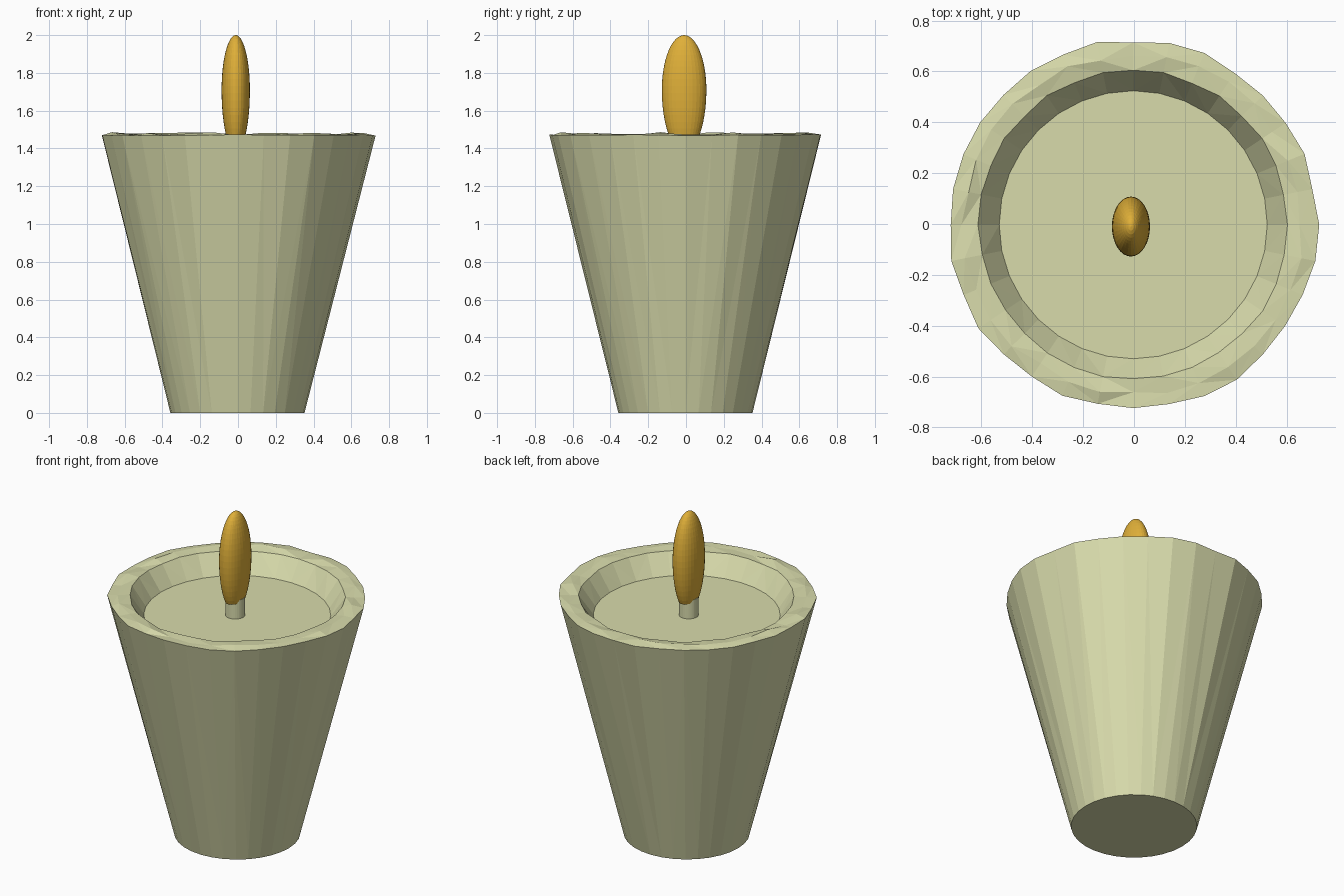
import bpy, bmesh, random
from math import cos, sin, pi

if "Cube" in bpy.data.objects:
    bpy.data.objects.remove(bpy.data.objects["Cube"])

random.seed(4)
N = 32


def material(name, rgb):
    m = bpy.data.materials.new(name)
    m.diffuse_color = (*rgb, 1)
    m.use_nodes = True
    m.node_tree.nodes["Principled BSDF"].inputs["Base Color"].default_value = m.diffuse_color
    return m


def finish(name, bm, mat):
    bmesh.ops.recalc_face_normals(bm, faces=bm.faces)
    me = bpy.data.meshes.new(name)
    bm.to_mesh(me)
    bm.free()
    me.materials.append(mat)
    ob = bpy.data.objects.new(name, me)
    bpy.context.collection.objects.link(ob)
    return ob


def lathe(bm, rings, centre=(0, 0), stretch=(1, 1), sides=N):
    """Capped stack of rings (radius, z, radius jitter, z jitter)."""
    loops, u = [], random.uniform
    for r, z, jr, jz in rings:
        loop = []
        for i in range(sides):
            a, q = 2 * pi * i / sides, r + u(-jr, jr)
            loop.append(bm.verts.new((centre[0] + q * cos(a) * stretch[0],
                                      centre[1] + q * sin(a) * stretch[1],
                                      z + u(-jz, jz))))
        loops.append(loop)
    for k in range(len(loops) - 1):
        rough = rings[k][3] or rings[k + 1][3]
        for i in range(sides):
            j = (i + 1) % sides
            a, b, c, d = loops[k][i], loops[k][j], loops[k + 1][j], loops[k + 1][i]
            if not rough:
                bm.faces.new((a, b, c, d))
            elif random.random() < 0.5:
                bm.faces.new((a, b, c))
                bm.faces.new((a, c, d))
            else:
                bm.faces.new((a, b, d))
                bm.faces.new((b, c, d))
    bm.faces.new(loops[0])
    bm.faces.new(loops[-1])


wax = material("wax", (0.69, 0.71, 0.41))
gold = material("flame_gold", (0.74, 0.43, 0.04))

# Tapered candle body with an uneven rim and a sunken top
bm = bmesh.new()
lathe(bm, [(0.355, 0, 0, 0), (0.725, 1.471, 0.008, 0.003),
           (0.665, 1.478, 0.012, 0.009), (0.607, 1.472, 0.005, 0.005),
           (0.527, 1.355, 0, 0)], centre=(-0.003, -0.003))
finish("candle_body", bm, wax)

# Wick stub
bm = bmesh.new()
lathe(bm, [(0.055, 1.34, 0, 0), (0.055, 1.47, 0, 0)], centre=(-0.012, -0.01))
finish("wick", bm, wax)

# Flame: flattened egg, blunt at the bottom
bm = bmesh.new()
rings = []
for k in range(21):
    t = -0.29 * pi + (0.29 + 0.495) * pi * k / 20
    rings.append((cos(t), 1.71 + (0.29 if t > 0 else 0.33) * sin(t), 0, 0))
rings.insert(0, (0.35, rings[0][1] - 0.012, 0, 0))
lathe(bm, rings, centre=(-0.012, -0.01), stretch=(0.075, 0.118))
finish("flame", bm, gold)
